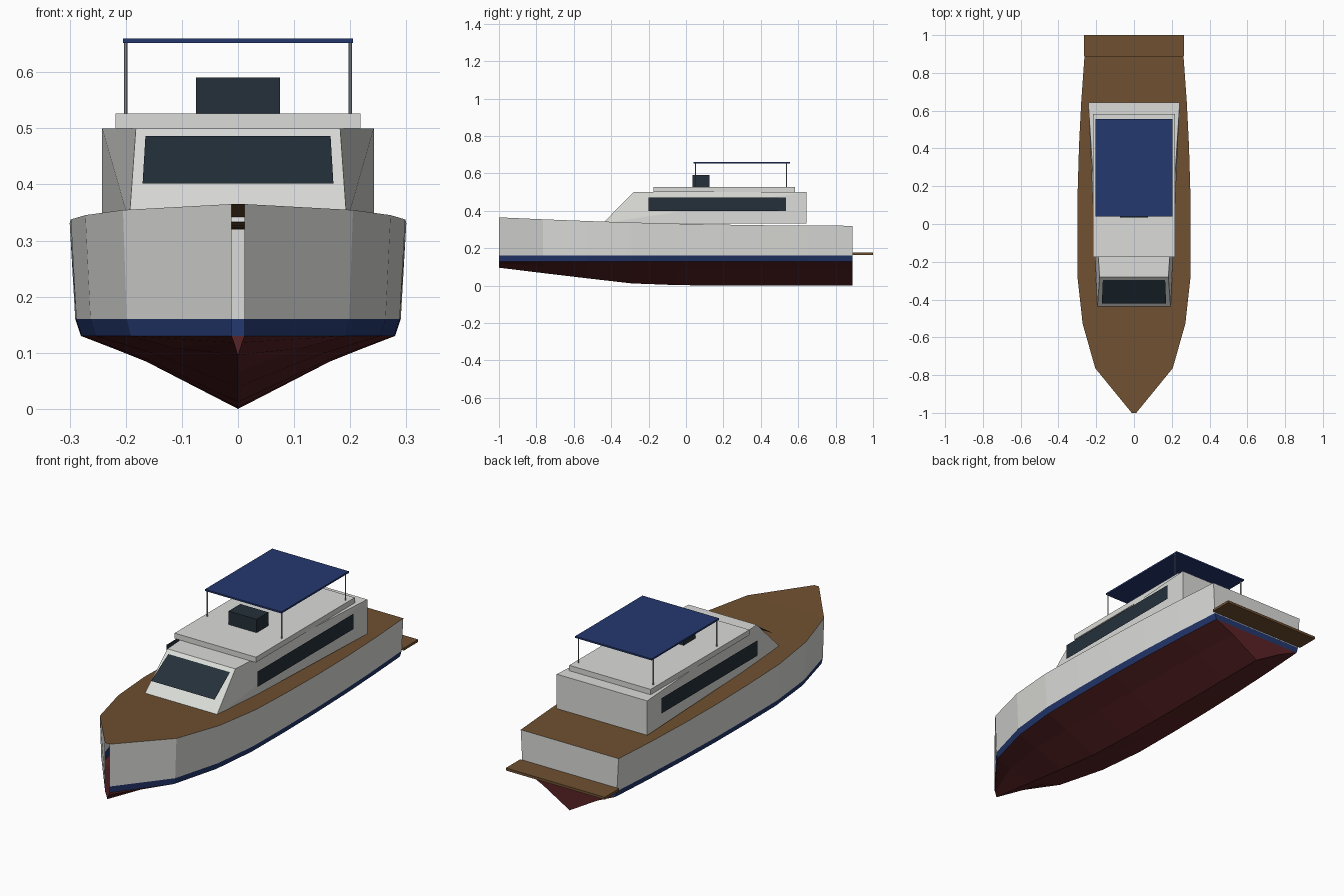
import bpy, bmesh

cube = bpy.data.objects.get("Cube")
if cube:
    bpy.data.objects.remove(cube, do_unlink=True)


def material(name, rgb):
    m = bpy.data.materials.new(name)
    m.use_nodes = True
    m.diffuse_color = (*rgb, 1)
    m.node_tree.nodes["Principled BSDF"].inputs["Base Color"].default_value = (*rgb, 1)
    return m


WHITE = material("white_paint", (0.71, 0.72, 0.69))
BLUE = material("navy_blue", (0.018, 0.04, 0.16))
RED = material("bottom_red", (0.1, 0.016, 0.018))
TEAK = material("teak_deck", (0.16, 0.08, 0.03))
GLASS = material("dark_glass", (0.018, 0.03, 0.042))
STEEL = material("steel_grey", (0.36, 0.37, 0.38))


def finish(bm, name, mats, recalc=True):
    if recalc:
        bmesh.ops.recalc_face_normals(bm, faces=bm.faces)
    mesh = bpy.data.meshes.new(name)
    bm.to_mesh(mesh)
    bm.free()
    for m in mats:
        mesh.materials.append(m)
    ob = bpy.data.objects.new(name, mesh)
    bpy.context.collection.objects.link(ob)
    return ob


def box(name, mat, x, y, z):
    """Box spanning the given (low, high) ranges."""
    bm = bmesh.new()
    bmesh.ops.create_cube(bm, size=1)
    for v in bm.verts:
        v.co = [r[0] if c < 0 else r[1] for c, r in zip(v.co, (x, y, z))]
    return finish(bm, name, [mat])


def pane(name, mat, corners):
    bm = bmesh.new()
    bm.faces.new([bm.verts.new(c) for c in corners])
    return finish(bm, name, [mat], recalc=False)


# Hull: stations lofted from open bow to closed transom
BOW, STERN = -1.0, 0.89
half_widths = [0.012, 0.205, 0.272, 0.298, 0.3, 0.298, 0.291, 0.279, 0.262]
keel_heights = [0.096, 0.067, 0.039, 0.012, 0.003, 0, 0, 0, 0]
CHINE, STRIPE = 0.13, 0.16


def station(i):
    """Half section from keel up to sheer."""
    t = i / (len(half_widths) - 1)
    y = BOW + (STERN - BOW) * t
    w, k = half_widths[i], keel_heights[i]
    sheer = 0.32 + 0.045 * (1 - t) ** 2
    return [(0, y, k), (0.55 * w, y, k + 0.65 * (CHINE - k)),
            (0.933 * w, y, CHINE), (0.967 * w, y, STRIPE), (w, y, sheer)]


bm = bmesh.new()
rings = []
for i in range(len(half_widths)):
    half = station(i)
    port = [bm.verts.new(p) for p in half]
    starboard = [port[0]] + [bm.verts.new((-x, y, z)) for x, y, z in half[1:]]
    rings.append((port, starboard))

band_colours = [0, 0, 1, 2]     # red, red, blue, white
for a, b in zip(rings, rings[1:]):
    for side in (0, 1):
        for j, colour in enumerate(band_colours):
            f = bm.faces.new((a[side][j], a[side][j + 1], b[side][j + 1], b[side][j]))
            f.material_index = colour
    deck = bm.faces.new((a[0][-1], b[0][-1], b[1][-1], a[1][-1]))
    deck.material_index = 3
p, s = rings[-1]
bm.faces.new((p[0], p[1], p[2], s[2], s[1]))
for j in (2, 3):
    bm.faces.new((p[j], p[j + 1], s[j + 1], s[j])).material_index = band_colours[j]
finish(bm, "hull", [RED, BLUE, WHITE, TEAK])

box("swim_platform", TEAK, (-0.265, 0.265), (STERN, 1.0), (0.164, 0.176))

# Cabin: tapered block with a raked front
bm = bmesh.new()
bmesh.ops.create_cube(bm, size=1)
for v in bm.verts:
    side = 1 if v.co.x > 0 else -1
    top = v.co.z > 0
    z = 0.5 if top else 0.333
    if v.co.y > 0:
        v.co = (side * 0.242, 0.643, z)
    else:
        v.co = (side * (0.182 if top else 0.194), -0.28 if top else -0.445, z)
# split the twisted sides from lower front to upper rear
for f in [f for f in bm.faces if abs(f.calc_center_median().x) > 0.1]:
    low = min(f.verts, key=lambda v: v.co.y + v.co.z)
    high = max(f.verts, key=lambda v: v.co.y + v.co.z)
    bmesh.utils.face_split(f, low, high)
finish(bm, "cabin", [WHITE])

# Cabin glazing
pane("windscreen", GLASS, [(-0.17, -0.422, 0.402), (0.17, -0.422, 0.402),
                           (0.165, -0.297, 0.486), (-0.165, -0.297, 0.486)])
for name, x in (("left_side_window", 0.2435), ("right_side_window", -0.2435)):
    ys = (-0.2, 0.535) if x > 0 else (0.535, -0.2)
    pane(name, GLASS, [(x, ys[0], 0.398), (x, ys[1], 0.398),
                       (x, ys[1], 0.472), (x, ys[0], 0.472)])

# Flybridge and helm console
box("flybridge", WHITE, (-0.218, 0.218), (-0.174, 0.582), (0.5, 0.526))
box("helm_console", GLASS, (-0.075, 0.075), (0.035, 0.125), (0.526, 0.591))

# Canopy on four posts
box("canopy", BLUE, (-0.205, 0.205), (0.04, 0.555), (0.652, 0.66))
for end, y in (("front", 0.05), ("rear", 0.537)):
    for side, x in (("left", 0.2), ("right", -0.2)):
        bm = bmesh.new()
        bmesh.ops.create_cone(bm, cap_ends=True, segments=8, radius1=0.003,
                              radius2=0.003, depth=0.128)
        post = finish(bm, f"{end}_{side}_canopy_post", [STEEL])
        post.location = (x, y, 0.589)
